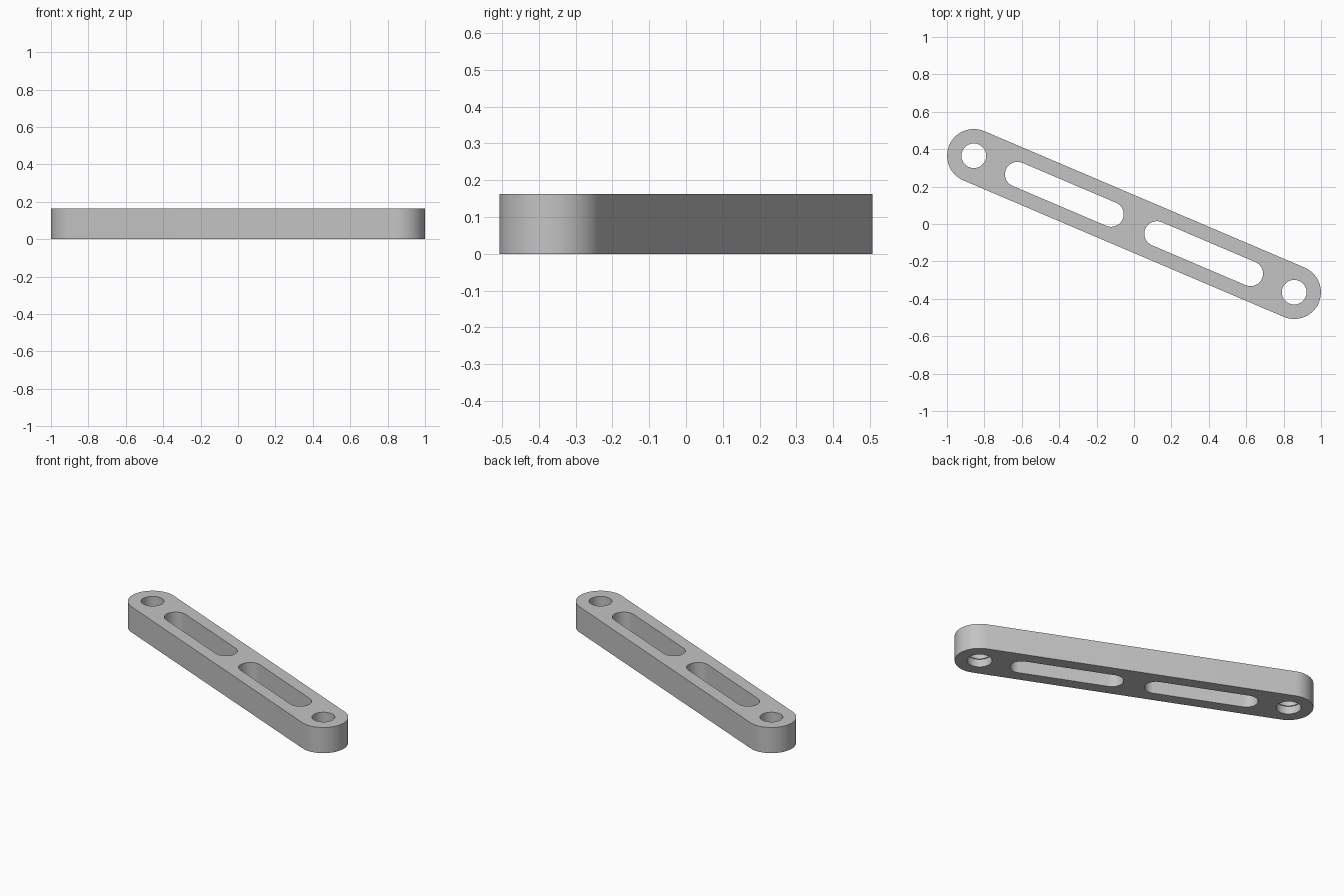
import bpy, bmesh, math
from mathutils import Matrix

if "Cube" in bpy.data.objects:
    bpy.data.objects.remove(bpy.data.objects["Cube"])

HALF_SPAN = 0.931      # bar centre to pivot hole
END_RADIUS = 0.143
THICKNESS = 0.163
ANGLE = -math.atan2(0.365, 0.857)
STEPS = 28             # segments per half circle

metal = bpy.data.materials.new("light_grey")
metal.use_nodes = True
grey = (0.55, 0.55, 0.55, 1)
metal.diffuse_color = grey
metal.node_tree.nodes["Principled BSDF"].inputs["Base Color"].default_value = grey


def slot_prism(name, u, half_length, radius, z0, z1):
    """Round-ended prism lying along the bar; zero half_length gives a cylinder."""
    points = []
    for side in (1, -1):
        last = STEPS + 1 if half_length else STEPS
        for i in range(last):
            a = math.pi * i / STEPS - side * math.pi / 2
            points.append((u + side * half_length + radius * math.cos(a), radius * math.sin(a), z0))
    bm = bmesh.new()
    face = bm.faces.new([bm.verts.new(p) for p in points])
    top = bmesh.ops.extrude_face_region(bm, geom=[face])["geom"]
    bmesh.ops.translate(bm, vec=(0, 0, z1 - z0), verts=[g for g in top if isinstance(g, bmesh.types.BMVert)])
    bmesh.ops.recalc_face_normals(bm, faces=bm.faces)
    bm.transform(Matrix.Rotation(ANGLE, 4, "Z"))
    mesh = bpy.data.meshes.new(name)
    bm.to_mesh(mesh)
    bm.free()
    mesh.materials.append(metal)
    obj = bpy.data.objects.new(name, mesh)
    bpy.context.collection.objects.link(obj)
    return obj


def cut(target, cutter):
    cutter.hide_render = True
    mod = target.modifiers.new("cut", "BOOLEAN")
    mod.operation = "DIFFERENCE"
    mod.solver = "EXACT"
    mod.object = cutter
    bpy.context.view_layer.objects.active = target
    bpy.ops.object.modifier_apply(modifier=mod.name)
    bpy.data.objects.remove(cutter)


# Round-ended bar
bar = slot_prism("link_bar", 0, HALF_SPAN, END_RADIUS, 0, THICKNESS)

for s in (-1, 1):
    # Long lightening slot
    cut(bar, slot_prism("slot_cutter", s * 0.405, 0.272, 0.067, -0.1, 0.3))
    # Pivot hole with a slightly wider recess underneath
    cut(bar, slot_prism("hole_cutter", s * HALF_SPAN, 0, 0.066, -0.1, 0.3))
    cut(bar, slot_prism("recess_cutter", s * HALF_SPAN, 0, 0.072, -0.1, 0.05))

# Smooth round walls, crisp rims
bpy.ops.object.select_all(action="DESELECT")
bar.select_set(True)
bpy.context.view_layer.objects.active = bar
bpy.ops.object.shade_smooth_by_angle(angle=math.radians(30))
